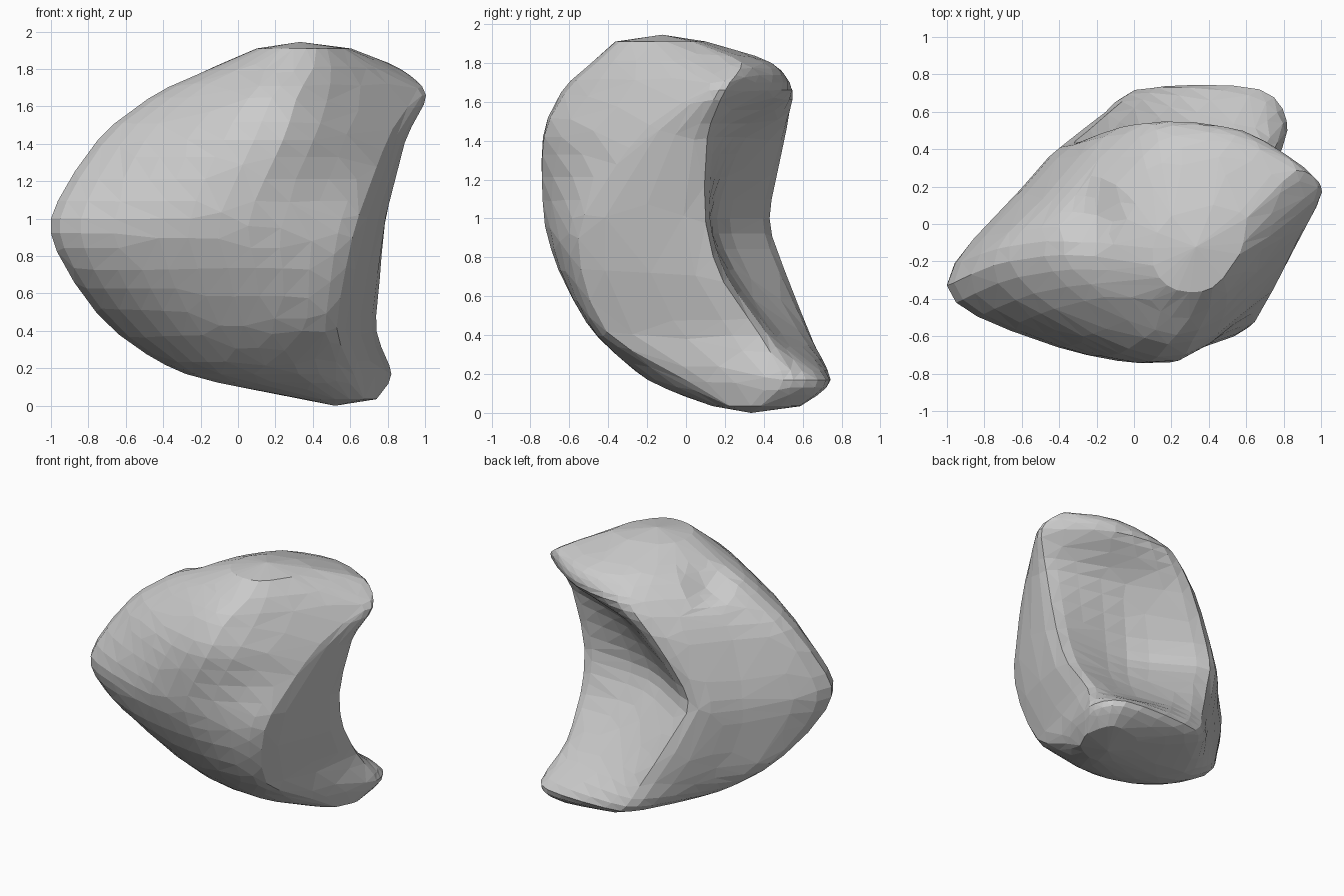
import bpy, bmesh
from mathutils import Vector

if "Cube" in bpy.data.objects:
    bpy.data.objects.remove(bpy.data.objects["Cube"])

# Heights of the cross-sections
heights = [0.035, 0.17, 0.40, 0.70, 1.00, 1.42, 1.66, 1.80, 1.91]

# Eight outline points per section: right ridge, front-right edge, front,
# front-left, left tip, back-left face, back corner, scoop centre
sections = [
    [(.74, .38), (.67, .22), (.53, .14), (.42, .15), (.34, .25), (.36, .42), (.44, .55), (.67, .58)],
    [(.82, .50), (.62, .00), (.35, -.19), (-.06, -.14), (-.28, .10), (-.15, .46), (.05, .72), (.67, .72)],
    [(.74, .38), (.53, -.39), (.15, -.46), (-.32, -.34), (-.66, -.02), (-.43, .30), (-.08, .64), (.40, .50)],
    [(.76, .18), (.57, -.53), (.10, -.64), (-.50, -.52), (-.90, -.25), (-.58, .20), (-.22, .52), (.28, .27)],
    [(.79, .10), (.64, -.53), (.06, -.73), (-.55, -.61), (-1.0, -.33), (-.60, .18), (-.32, .43), (.20, .16)],
    [(.89, .11), (.80, -.24), (.24, -.73), (-.37, -.55), (-.75, -.22), (-.47, .14), (-.10, .51), (.36, .30)],
    [(1.0, .20), (.92, .04), (.32, -.61), (-.15, -.47), (-.45, -.17), (-.27, .15), (.10, .53), (.58, .49)],
    [(.87, .28), (.74, -.06), (.40, -.46), (.05, -.42), (-.15, -.18), (-.08, .08), (.14, .36), (.52, .44)],
    [(.60, .04), (.57, -.15), (.42, -.34), (.22, -.35), (.11, -.24), (.11, -.08), (.20, .04), (.42, .10)],
]
# How rounded each outline point is (1 = smooth, 0 = hard corner)
roundness = [.45, .45, 1, 1, 1, 1, .65, 1]
STEPS = 4


def spline(points, closed, ease):
    """Curve passing through every point, with softer or harder corners."""
    n = len(points)
    pick = (lambda i: i % n) if closed else (lambda i: max(0, min(n - 1, i)))
    tangent = [(points[pick(i + 1)] - points[pick(i - 1)]) * 0.5 * ease[i] for i in range(n)]
    out = []
    for i in range(n if closed else n - 1):
        j = pick(i + 1)
        for s in range(STEPS):
            t = s / STEPS
            h = t * t * (3 - 2 * t)
            out.append(points[i] * (1 - h) + points[j] * h
                       + tangent[i] * (t * (1 - t) ** 2) - tangent[j] * (t * t * (1 - t)))
    return out if closed else out + [points[-1]]


# Smooth each outline, then smooth along the height
rings = [spline([Vector((x, y, z)) for x, y in sec], True, roundness)
         for z, sec in zip(heights, sections)]
columns = [spline(list(col), False, [.85] * len(heights)) for col in zip(*rings)]
n, levels = len(columns), len(columns[0])

# Boulder skin
bm = bmesh.new()
grid = [[bm.verts.new(p) for p in col] for col in columns]
for i in range(n):
    a, b = grid[i], grid[(i + 1) % n]
    for k in range(levels - 1):
        bm.faces.new((a[k], b[k], b[k + 1], a[k + 1]))

# Close the foot and the crown
for k, z in ((0, 0.0), (levels - 1, 1.945)):
    middle = sum((c[k].co for c in grid), Vector()) / n
    tip = bm.verts.new((middle.x, middle.y, z))
    for i in range(n):
        bm.faces.new((grid[i][k], grid[(i + 1) % n][k], tip))

# Small dent in the upper left slope
for v in bm.verts:
    d = (v.co - Vector((-0.22, 0.04, 1.71))).length
    if d < 0.2:
        v.co += Vector((0.03, 0.0, -0.06)) * (1 - d / 0.2)

bmesh.ops.recalc_face_normals(bm, faces=bm.faces)
bmesh.ops.triangulate(bm, faces=bm.faces)
mesh = bpy.data.meshes.new("boulder")
bm.to_mesh(mesh)
bm.free()
boulder = bpy.data.objects.new("boulder", mesh)
bpy.context.collection.objects.link(boulder)

# Irregular chipped facets
chip = boulder.modifiers.new("facets", 'DECIMATE')
chip.ratio = 0.5

stone = bpy.data.materials.new("grey stone")
stone.diffuse_color = (0.6, 0.6, 0.6, 1)
stone.use_nodes = True
stone.node_tree.nodes["Principled BSDF"].inputs["Base Color"].default_value = stone.diffuse_color
mesh.materials.append(stone)
